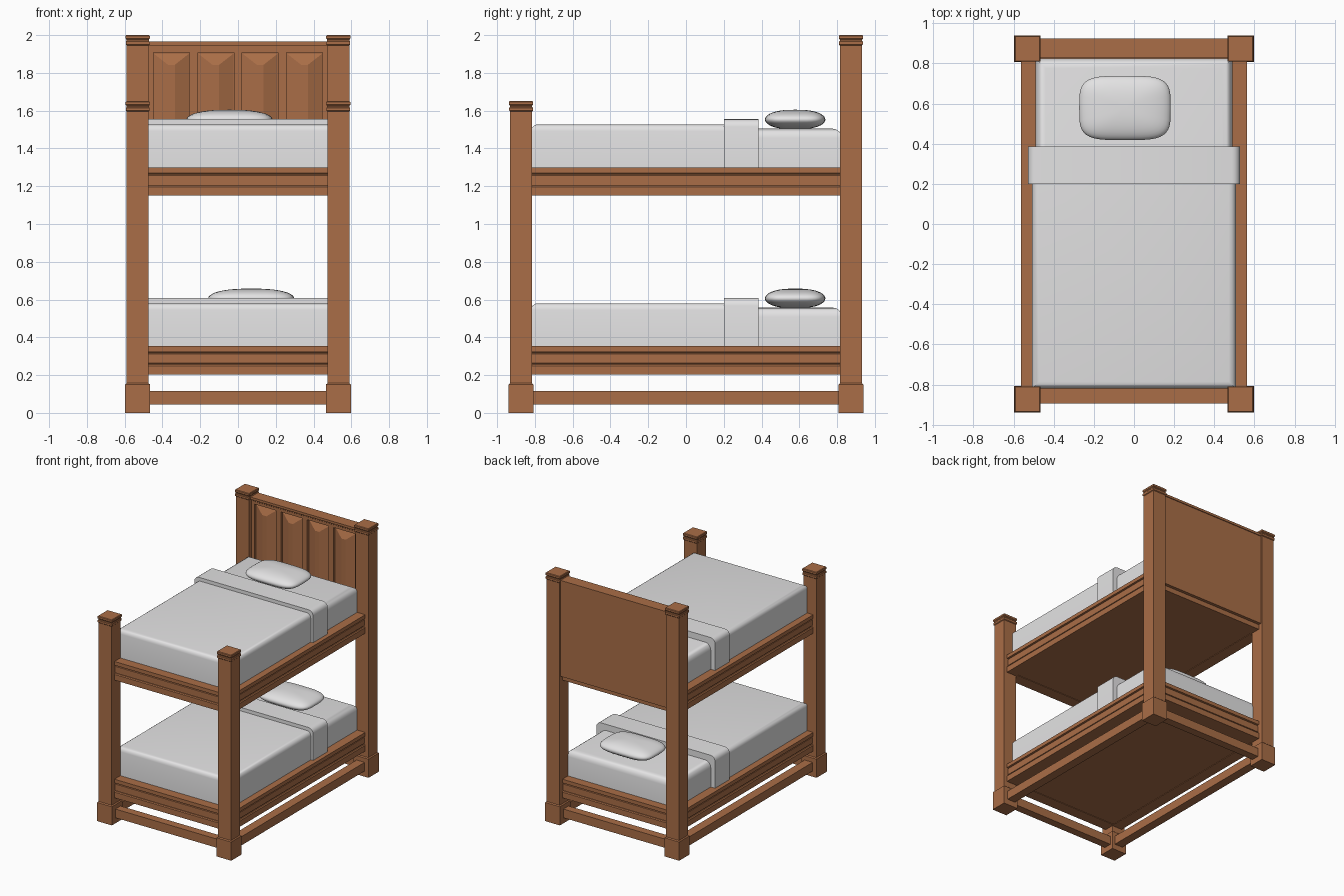
import bpy, bmesh, math
from mathutils import Vector

if "Cube" in bpy.data.objects:
    bpy.data.objects.remove(bpy.data.objects["Cube"])


def material(name, rgb):
    m = bpy.data.materials.new(name)
    m.diffuse_color = (*rgb, 1)
    m.use_nodes = True
    m.node_tree.nodes["Principled BSDF"].inputs["Base Color"].default_value = m.diffuse_color
    return m


WOOD = material("warm wood", (0.40, 0.155, 0.063))
LINEN = material("white linen", (0.77, 0.765, 0.77))


def mesh_object(name, verts, faces, mat):
    me = bpy.data.meshes.new(name)
    me.from_pydata(verts, [], faces)
    bm = bmesh.new()
    bm.from_mesh(me)
    bmesh.ops.recalc_face_normals(bm, faces=bm.faces)
    bm.to_mesh(me)
    bm.free()
    ob = bpy.data.objects.new(name, me)
    bpy.context.collection.objects.link(ob)
    me.materials.append(mat)
    return ob


def smooth(ob, angle=40):
    bpy.ops.object.select_all(action='DESELECT')
    ob.select_set(True)
    bpy.context.view_layer.objects.active = ob
    bpy.ops.object.shade_smooth_by_angle(angle=math.radians(angle))


def prism(name, profile, place, a, b, mat):
    """Sweep a closed profile (u, z) straight from a to b; place(t, u, z) gives the point."""
    n = len(profile)
    verts = [place(t, u, z) for t in (a, b) for u, z in profile]
    faces = [(i, (i + 1) % n, n + (i + 1) % n, n + i) for i in range(n)]
    faces += [tuple(range(n)), tuple(range(n, 2 * n))]
    return mesh_object(name, verts, faces, mat)


def box(name, x, y, z, mat):
    prof = [(x[0], z[0]), (x[1], z[0]), (x[1], z[1]), (x[0], z[1])]
    return prism(name, prof, lambda t, u, w: (u, t, w), y[0], y[1], mat)


def square_post(name, cx, cy, rings):
    verts, faces = [], []
    for h, z in rings:
        verts += [(cx + sx * h, cy + sy * h, z) for sx, sy in ((-1, -1), (1, -1), (1, 1), (-1, 1))]
    for r in range(len(rings) - 1):
        for i in range(4):
            j = (i + 1) % 4
            faces.append((4 * r + i, 4 * r + j, 4 * r + 4 + j, 4 * r + 4 + i))
    k = len(verts)
    faces += [(0, 1, 2, 3), (k - 4, k - 3, k - 2, k - 1)]
    return mesh_object(name, verts, faces, WOOD)


# Posts with plinth blocks and stepped caps
PX, PY = 0.531, 0.873
for label, sy, top in (("front", -1, 1.65), ("back", 1, 2.0)):
    for side, sx in (("left", -1), ("right", 1)):
        rings = [(0.066, 0), (0.066, 0.15), (0.058, 0.157),
                 (0.058, top - 0.055), (0.063, top - 0.05), (0.063, top - 0.035),
                 (0.059, top - 0.03), (0.059, top - 0.024),
                 (0.064, top - 0.018), (0.064, top - 0.004), (0.06, top)]
        square_post(f"{label}_{side}_post", sx * PX, sy * PY, rings)


# Moulded rails: top lip, recessed board, bottom lip (u = outward depth from the inner face)
def rail_profile(z, inner, outer):
    o = outer
    pts = [(o, 0), (o, 0.046), (o - 0.006, 0.053), (o - 0.014, 0.053), (o - 0.014, 0.058),
           (o - 0.008, 0.06), (o - 0.008, 0.108), (o - 0.014, 0.112), (o - 0.014, 0.117),
           (o, 0.12), (o, 0.15)]
    return [(inner, z)] + [(u, z + w) for u, w in pts] + [(inner, z + 0.15)]


def frame(prefix, prof_x, prof_y):
    for side, s in (("left", -1), ("right", 1)):
        prism(f"{prefix}_{side}_rail", prof_x, lambda t, u, z: (s * u, t, z), -0.83, 0.83, WOOD)
    for side, s in (("front", -1), ("back", 1)):
        prism(f"{prefix}_{side}_rail", prof_y, lambda t, u, z: (t, s * u, z), -0.49, 0.49, WOOD)


def rect(a, b, c, d):
    return [(a, c), (b, c), (b, d), (a, d)]


frame("floor_stretcher", rect(0.49, 0.562, 0.045, 0.115), rect(0.83, 0.895, 0.045, 0.115))


# Pillow: flattened rounded-rectangle cushion
def pillow(name, cx, cy, cz, rx, ry, rz):
    def spow(v, p):
        return math.copysign(abs(v) ** p, v)
    nu, nv = 40, 20
    verts = [(cx, cy, cz - rz)]
    for j in range(1, nv):
        ph = -math.pi / 2 + math.pi * j / nv
        c, s = math.cos(ph) ** 0.8, spow(math.sin(ph), 1.0)
        for i in range(nu):
            th = 2 * math.pi * i / nu
            verts.append((cx + rx * c * spow(math.cos(th), 0.5),
                          cy + ry * c * spow(math.sin(th), 0.5), cz + rz * s))
    verts.append((cx, cy, cz + rz))
    last = len(verts) - 1
    faces = []
    for i in range(nu):
        k = (i + 1) % nu
        faces.append((0, 1 + k, 1 + i))
        for j in range(nv - 2):
            a = 1 + j * nu
            faces.append((a + i, a + k, a + nu + k, a + nu + i))
        a = 1 + (nv - 2) * nu
        faces.append((a + i, a + k, last))
    smooth(mesh_object(name, verts, faces, LINEN), 60)


def soft(ob, width, test):
    """Round the edges whose midpoint and direction pass the test."""
    bm = bmesh.new()
    bm.from_mesh(ob.data)
    es = [e for e in bm.edges
          if test((e.verts[0].co + e.verts[1].co) / 2, (e.verts[1].co - e.verts[0].co).normalized())]
    bmesh.ops.bevel(bm, geom=es, offset=width, segments=4, profile=0.5, affect='EDGES')
    bm.to_mesh(ob.data)
    bm.free()
    smooth(ob)


# Two bunks: frame, slat base, mattress, blanket, folded band, pillow
for name, z, px in (("lower", 0.203, 0.07), ("upper", 1.15, -0.045)):
    frame(f"{name}_bunk", rail_profile(z, 0.47, 0.562), rail_profile(z, 0.80, 0.895))
    box(f"{name}_base_board", (-0.48, 0.48), (-0.81, 0.81), (z + 0.004, z + 0.14), WOOD)
    top = z + 0.355
    m = box(f"{name}_mattress", (-0.49, 0.49), (-0.80, 0.825), (z + 0.13, top), LINEN)
    soft(m, 0.05, lambda c, d: c.z > top - 0.01 and (c.y > 0.8 or abs(c.x) > 0.4))
    b = box(f"{name}_blanket", (-0.508, 0.508), (-0.82, 0.25), (z + 0.148, top + 0.022), LINEN)
    soft(b, 0.035, lambda c, d: c.z > top and c.y < 0.2)
    f = box(f"{name}_folded_band", (-0.528, 0.528), (0.20, 0.385), (z + 0.148, top + 0.05), LINEN)
    soft(f, 0.04, lambda c, d: c.z > top and abs(c.x) > 0.4)
    pillow(f"{name}_pillow", px, 0.578, top + 0.048, 0.228, 0.16, 0.052)

# Headboard: back panel, top rail with bead row, stiles and four raised fields
box("headboard_panel", (-0.48, 0.48), (0.868, 0.92), (1.19, 1.945), WOOD)
box("headboard_top_rail", (-0.48, 0.48), (0.83, 0.925), (1.946, 1.965), WOOD)
box("headboard_frieze", (-0.48, 0.48), (0.846, 0.88), (1.908, 1.947), WOOD)
for i in range(46):
    x = -0.462 + i * 0.924 / 45
    box(f"headboard_bead_{i + 1}", (x - 0.006, x + 0.006), (0.839, 0.85), (1.931, 1.943), WOOD)
FIELD, STEP = 0.095, 0.235
for i in range(5):
    x = (i - 2) * STEP
    box(f"headboard_stile_{i + 1}", (x - 0.022, x + 0.022), (0.848, 0.88), (1.29, 1.91), WOOD)
for i in range(4):
    x, y0, y1, zt, zb = (i - 1.5) * STEP, 0.869, 0.838, 1.903, 1.29
    w = 0.018
    verts = [(x - FIELD, y0, zb), (x + FIELD, y0, zb), (x + FIELD, y0, zt), (x - FIELD, y0, zt),
             (x - w, y1, zb + 0.06), (x + w, y1, zb + 0.06), (x + w, y1, zt - 0.06), (x - w, y1, zt - 0.06)]
    faces = [(0, 1, 5, 4), (1, 2, 6, 5), (2, 3, 7, 6), (3, 0, 4, 7), (4, 5, 6, 7), (0, 1, 2, 3)]
    mesh_object(f"headboard_field_{i + 1}", verts, faces, WOOD)
